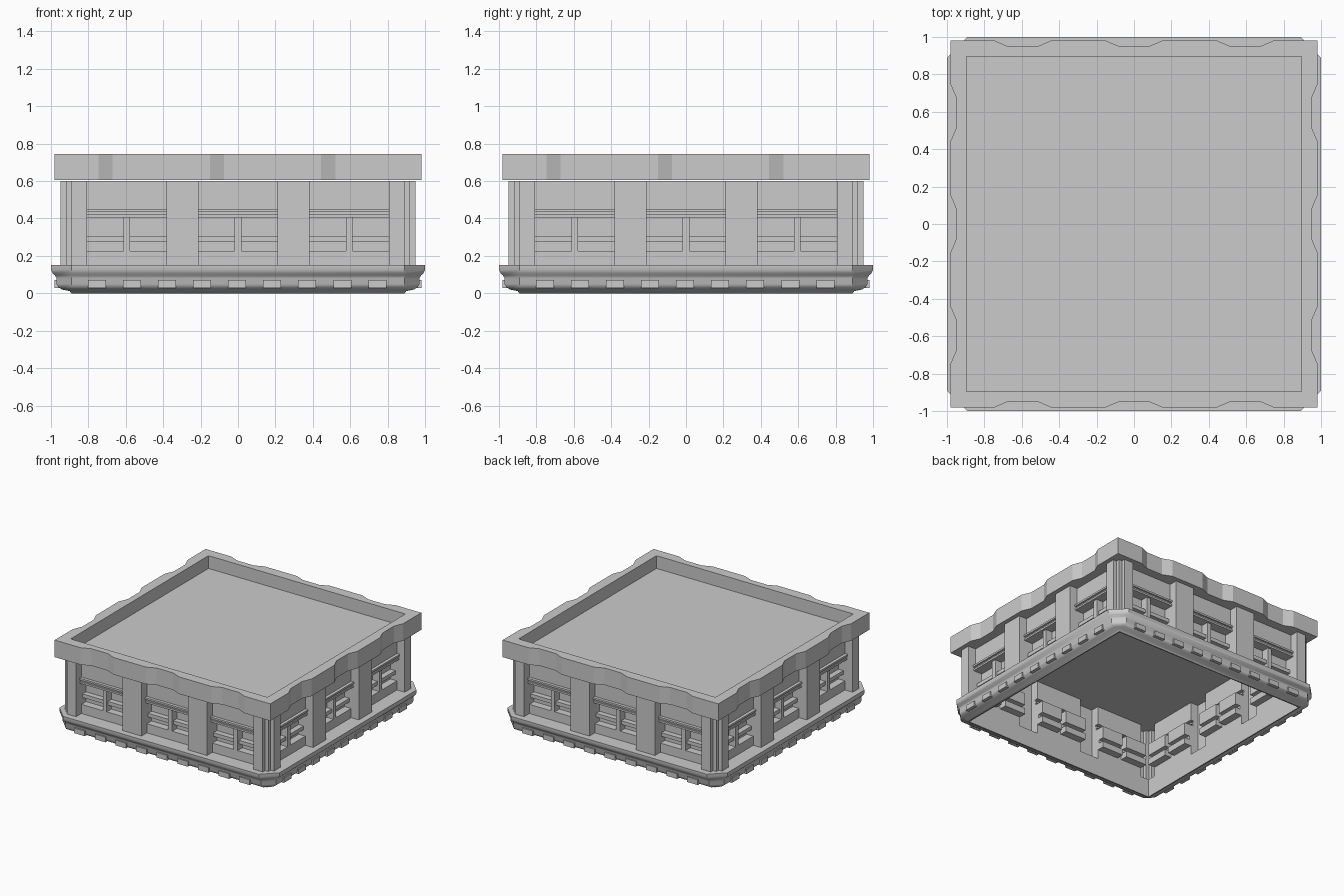
import bpy, bmesh, math
from mathutils import Matrix, Vector

if "Cube" in bpy.data.objects:
    bpy.data.objects.remove(bpy.data.objects["Cube"])


def make_object(name, faces, recalc=True, smooth=None):
    """Build one object from a list of polygons (lists of points)."""
    bm = bmesh.new()
    for pts in faces:
        bm.faces.new([bm.verts.new(p) for p in pts])
    bmesh.ops.remove_doubles(bm, verts=bm.verts, dist=0.0005)
    if recalc:
        bmesh.ops.recalc_face_normals(bm, faces=bm.faces)
    mesh = bpy.data.meshes.new(name)
    bm.to_mesh(mesh)
    bm.free()
    obj = bpy.data.objects.new(name, mesh)
    bpy.context.collection.objects.link(obj)
    if smooth:
        bpy.ops.object.select_all(action='DESELECT')
        obj.select_set(True)
        bpy.context.view_layer.objects.active = obj
        bpy.ops.object.shade_smooth_by_angle(angle=math.radians(smooth))
    return obj


def four_sides(faces):
    """Repeat the front side's faces around z."""
    out = []
    for k in range(4):
        rot = Matrix.Rotation(k * math.pi / 2, 3, 'Z')
        out += [[rot @ Vector(p) for p in f] for f in faces]
    return out


def box(x0, x1, y0, y1, z0, z1):
    a = [(x0, y0), (x1, y0), (x1, y1), (x0, y1)]
    sides = [[(*a[i], z0), (*a[(i + 1) % 4], z0), (*a[(i + 1) % 4], z1), (*a[i], z1)]
             for i in range(4)]
    return sides + [[(*p, z0) for p in reversed(a)], [(*p, z1) for p in a]]


# Base moulding: profile (distance from centre, height), with bevelled corners
C = 0.89
profile = [(0.89, 0.0), (0.90, 0.012), (0.94, 0.02), (0.96, 0.032), (0.97, 0.05),
           (0.97, 0.08), (0.978, 0.095), (0.992, 0.108), (1.0, 0.125), (1.0, 0.15)]
base = []
for (r0, z0), (r1, z1) in zip(profile, profile[1:]):
    base.append([(-C, -r0, z0), (C, -r0, z0), (C, -r1, z1), (-C, -r1, z1)])
    corner = [(C, -r0, z0), (r0, -C, z0), (r1, -C, z1), (C, -r1, z1)]
    base.append(corner[1:] if r0 == C else corner)
I = 0.88
base.append([(-C, -1, 0.15), (C, -1, 0.15), (1, -C, 0.15), (I, -I, 0.15), (-I, -I, 0.15), (-1, -C, 0.15)])
base[-1] = [(-C, -1, 0.15), (C, -1, 0.15), (C, -C, 0.15), (I, -I, 0.15), (-I, -I, 0.15), (-C, -C, 0.15)]
base.append([(C, -1, 0.15), (1, -C, 0.15), (C, -C, 0.15)])
base.append([(-I, -I, 0), (-I, -I, 0.15), (I, -I, 0.15), (I, -I, 0)])
base.append([(-C, -C, 0), (-I, -I, 0), (I, -I, 0), (C, -C, 0)])
make_object("base_moulding", four_sides(base), smooth=40)

# Small blocks along the base
blocks = []
for i in range(-4, 5):
    x = i * 0.1875 - 0.005
    blocks += box(x - 0.048, x + 0.048, -0.98, -0.93, 0.028, 0.07)
make_object("base_blocks", four_sides(blocks))

# Walls: stepped relief of piers, pillars, window bays
BAYS = (-0.595, 0.0, 0.595)
xs = [-0.92, -0.89, 0.89, 0.92]
for b in BAYS:
    xs += [b - 0.212, b - 0.018, b + 0.018, b + 0.212]
xs.sort()
zs = [0.15, 0.225, 0.275, 0.305, 0.405, 0.42, 0.435, 0.45, 0.60]


def depth(x, z):
    if abs(x) > 0.89:
        return 0.92                      # notched corner of pier
    bay = [abs(x - b) for b in BAYS if abs(x - b) < 0.212]
    if not bay:
        return 0.95                      # pier or pillar
    if z > 0.45 or z < 0.225:
        return 0.88                      # plain panel
    if z > 0.435:
        return 0.905                     # lintel, upper step
    if z > 0.42:
        return 0.89
    if z > 0.405:
        return 0.90                      # lintel, lower step
    if bay[0] < 0.018:
        return 0.88                      # mullion
    return 0.865 if 0.275 < z < 0.305 else 0.82   # glazing bar, pane


D = [[depth((a + b) / 2, (c + d) / 2) for c, d in zip(zs, zs[1:])]
     for a, b in zip(xs, xs[1:])]
wall = []
for i, col in enumerate(D):
    x0, x1 = xs[i], xs[i + 1]
    for j, d in enumerate(col):
        z0, z1 = zs[j], zs[j + 1]
        wall.append([(x0, -d, z0), (x1, -d, z0), (x1, -d, z1), (x0, -d, z1)])
        if i + 1 < len(D) and D[i + 1][j] != d:
            e = D[i + 1][j]
            wall.append([(x1, -d, z0), (x1, -e, z0), (x1, -e, z1), (x1, -d, z1)])
        if j + 1 < len(col) and col[j + 1] != d:
            e = col[j + 1]
            wall.append([(x0, -d, z1), (x1, -d, z1), (x1, -e, z1), (x0, -e, z1)])
make_object("window_walls", four_sides(wall), recalc=False)

# Roof cornice: wavy outer edge, parapet and sunken roof
Z0, ZF, Z1, R = 0.605, 0.64, 0.745, 0.895
edge = [(-0.98, -0.98)]
for b in BAYS:
    edge += [(b - 0.15, -0.98), (b - 0.075, -0.948), (b + 0.075, -0.948), (b + 0.15, -0.98)]
edge.append((0.98, -0.98))
cornice = [[(*p, Z0), (*q, Z0), (*q, Z1), (*p, Z1)] for p, q in zip(edge, edge[1:])]
inner = [(R, -R), (-R, -R)]
cornice.append([(*p, Z1) for p in edge + inner])
cornice.append([(*p, Z0) for p in reversed(edge + inner)])
cornice.append([(-R, -R, Z1), (R, -R, Z1), (R, -R, ZF), (-R, -R, ZF)])
square = [(-R, -R), (R, -R), (R, R), (-R, R)]
cornice = four_sides(cornice)
cornice.append([(*p, ZF) for p in square])
cornice.append([(*p, Z0) for p in reversed(square)])
make_object("roof_cornice", cornice)
